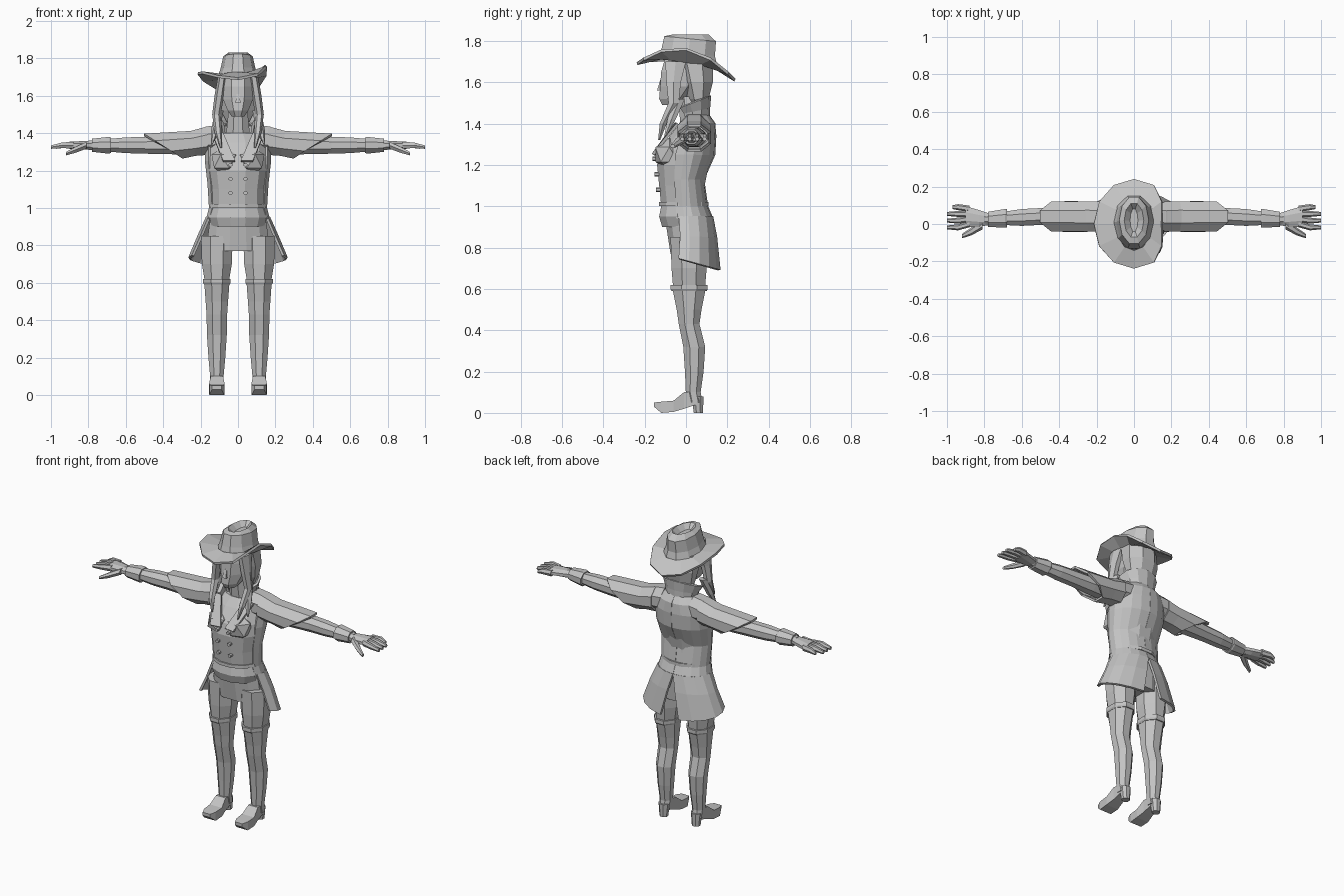
import bpy, bmesh
from math import sin, cos, pi, radians
from mathutils import Matrix, Vector

if "Cube" in bpy.data.objects:
    bpy.data.objects.remove(bpy.data.objects["Cube"])

grey = bpy.data.materials.new("plain grey")
grey.use_nodes = True
grey.diffuse_color = (.55, .55, .55, 1)
grey.node_tree.nodes["Principled BSDF"].inputs["Base Color"].default_value = grey.diffuse_color

# Landmarks shared by several parts
BELT, BUST, SHOULDER, ARM, LEG = 1, 1.25, 1.4, 1.335, .113
CLOTH = .014


def finish(name, bm, mirror=False, thick=0):
    """Turn a bmesh into a flat shaded object, optionally thickened and mirrored."""
    bmesh.ops.recalc_face_normals(bm, faces=bm.faces)
    mesh = bpy.data.meshes.new(name)
    bm.to_mesh(mesh)
    bm.free()
    mesh.materials.append(grey)
    obj = bpy.data.objects.new(name, mesh)
    bpy.context.collection.objects.link(obj)
    if thick:
        solidify = obj.modifiers.new("thickness", "SOLIDIFY")
        solidify.thickness = thick
        solidify.offset = 0
    if mirror:
        obj.modifiers.new("other side", "MIRROR").use_mirror_merge = False


def skin(name, rows, closed=True, caps=True, **options):
    """Join rows of points with quads."""
    bm = bmesh.new()
    rows = [[bm.verts.new(point) for point in row] for row in rows]
    count = len(rows[0])
    for low, high in zip(rows, rows[1:]):
        for i in range(count if closed else count - 1):
            j = (i + 1) % count
            bm.faces.new((low[i], low[j], high[j], high[i]))
    if closed and caps:
        bm.faces.new(rows[0])
        bm.faces.new(rows[-1])
    finish(name, bm, **options)


def ring(at, wide, deep, x=0, y=0, z=0, tilt=0):
    """Cross-section at a position along the loft axis, with its two radii."""
    return at, wide, deep, Vector((x, y, z)), tilt


def leg(at, wide, deep, y=.015):
    return ring(at, wide, deep, x=LEG, y=y)


def arm(at, wide, deep, y=.04, z=ARM, tilt=0):
    return ring(at, wide, deep, y=y, z=z, tilt=tilt)


def loft(name, *rings, sides=8, axis="z", arc=None, **options):
    """Skin the rings along an axis. An arc (start, end at first ring, end at
    last ring), counted from the front, leaves the loft open."""
    rows = []
    for k, (at, wide, deep, centre, tilt) in enumerate(rings):
        if arc:
            start, first, last = map(radians, arc)
            end = first + (last - first) * k / (len(rings) - 1)
            angles = [start + (end - start) * i / sides for i in range(sides + 1)]
            grow = 1
        else:
            angles = [(i + .5) * 2 * pi / sides for i in range(sides)]
            grow = 1 / cos(pi / sides)
        row = []
        for a in angles:
            u, v = wide * grow * sin(a), -deep * grow * cos(a)
            along = at + tilt * v
            offset = {"x": (along, u, v), "y": (u, along, v), "z": (u, v, along)}[axis]
            row.append(centre + Vector(offset))
        rows.append(row)
    skin(name, rows, closed=not arc, **options)


# Hat: crown with a pinched top, and a brim pinned up on one side
loft("hat_crown",
     ring(1.7, wide=.105, deep=.14, y=.01, tilt=-.1),
     ring(1.74, wide=.09, deep=.13, y=.01, tilt=-.1),
     ring(1.81, wide=.075, deep=.125, y=.02, tilt=-.1),
     ring(1.83, wide=.05, deep=.09, y=.02),
     ring(1.8, wide=.02, deep=.06, y=.02), sides=10)
inner, edge = [], []
for i in range(12):
    a = i * pi / 6
    side, front = sin(a), -cos(a)
    lift = .11 if side > 0 else .07
    inner.append((side * .1, front * .14, 1.7 - front * .02))
    edge.append((min(side * .215, .15), front * .237, 1.65 - front * .04 + lift * side ** 2))
skin("hat_brim", [inner, edge], caps=False, thick=CLOTH)

# Head, neck and hair
loft("head",
     ring(1.49, wide=.035, deep=.04, y=-.075),
     ring(1.52, wide=.055, deep=.07, y=-.06),
     ring(1.58, wide=.08, deep=.095, y=-.03),
     ring(1.65, wide=.085, deep=.105, y=-.015),
     ring(1.72, wide=.08, deep=.1))
loft("nose", ring(1.56, wide=.014, deep=.012, y=-.128), ring(1.61, wide=.007, deep=.005, y=-.12), sides=4)
loft("neck", ring(1.38, wide=.065, deep=.055, y=.03), ring(1.53, wide=.05, deep=.05, y=.01))
loft("back_hair",
     ring(1.46, wide=.06, deep=.03, y=.07),
     ring(1.52, wide=.09, deep=.05, y=.06),
     ring(1.6, wide=.105, deep=.075, y=.055),
     ring(1.7, wide=.1, deep=.09, y=.04))
loft("side_hair",
     ring(1.7, wide=.02, deep=.05, x=.085, y=-.05),
     ring(1.6, wide=.022, deep=.035, x=.1, y=-.06),
     ring(1.5, wide=.02, deep=.025, x=.115, y=-.06),
     ring(1.4, wide=.017, deep=.017, x=.105, y=-.11),
     ring(1.32, wide=.004, deep=.005, x=.09, y=-.13), sides=6, mirror=True)
loft("hair_lock",
     ring(1.52, wide=.02, deep=.025, x=.1, y=-.03),
     ring(1.42, wide=.02, deep=.02, x=.12, y=-.07),
     ring(1.34, wide=.004, deep=.005, x=.14, y=-.1), sides=6, mirror=True)

# Torso: fitted waistcoat flaring over the hips, with bust, belt and skirt
loft("waistcoat",
     ring(.9, wide=.14, deep=.115),
     ring(.95, wide=.155, deep=.12, y=-.01),
     ring(BELT, wide=.14, deep=.11, y=-.01),
     ring(1.1, wide=.14, deep=.11, y=-.02),
     ring(1.2, wide=.155, deep=.125, y=-.015),
     ring(1.27, wide=.155, deep=.125),
     ring(1.35, wide=.15, deep=.1, y=.03),
     ring(SHOULDER, wide=.1, deep=.07, y=.04), sides=12)
bm = bmesh.new()
bmesh.ops.create_icosphere(bm, subdivisions=1, radius=.08, matrix=Matrix.Translation((.07, -.08, BUST)))
finish("bust", bm, mirror=True)
loft("belt", ring(BELT, wide=.148, deep=.12, y=-.01), ring(BELT + .02, wide=.145, deep=.12, y=-.01), sides=12)
loft("skirt",
     ring(.77, wide=.17, deep=.09, y=.015),
     ring(.9, wide=.155, deep=.105, y=.01),
     ring(BELT, wide=.14, deep=.1), sides=12)
bm = bmesh.new()
for row in range(3):
    spot = Matrix.Translation((.04, -.13 - row * .008, 1.08 + row * .075))
    bmesh.ops.create_cone(bm, cap_ends=True, segments=6, radius1=.011, radius2=.011, depth=.03,
                          matrix=spot @ Matrix.Rotation(pi / 2, 4, "X"))
finish("buttons", bm, mirror=True)

# Coat: open body, lapels, tails split at the back, and a standing collar
loft("coat_body",
     ring(.94, wide=.165, deep=.115, y=.01),
     ring(BELT, wide=.15, deep=.1),
     ring(1.13, wide=.158, deep=.092, y=-.01),
     ring(BUST, wide=.172, deep=.125, y=.01),
     ring(1.34, wide=.172, deep=.11, y=.03),
     ring(SHOULDER, wide=.14, deep=.095, y=.04),
     ring(1.45, wide=.08, deep=.055, y=.045), sides=6, arc=(62, 180, 180), mirror=True, thick=CLOTH)
loft("coat_tail",
     ring(.95, wide=.165, deep=.115, y=.01),
     ring(.85, wide=.21, deep=.125, y=.02),
     ring(.73, wide=.26, deep=.145, y=.02, tilt=-.28),
     sides=5, arc=(68, 180, 166), mirror=True, thick=CLOTH)
skin("lapel", [[(.08, -.05, SHOULDER), (.015, -.15, BUST)], [(.14, -.04, SHOULDER), (.08, -.16, BUST)]],
     closed=False, mirror=True, thick=CLOTH)
loft("collar",
     ring(SHOULDER, wide=.09, deep=.065, y=.045),
     ring(1.46, wide=.1, deep=.075, y=.035, tilt=.2),
     ring(1.5, wide=.12, deep=.09, y=.025, tilt=.4), arc=(55, 305, 305), thick=CLOTH)

# Arms: shoulder, bell sleeve with a slanted hem, forearm and cuff
along_arm = dict(axis="x", mirror=True)
loft("shoulder",
     arm(.1, wide=.075, deep=.075, z=1.37),
     arm(.17, wide=.075, deep=.07, z=1.365),
     arm(.25, wide=.065, deep=.06, z=1.345), **along_arm)
loft("sleeve",
     arm(.16, wide=.075, deep=.07, z=1.36),
     arm(.24, wide=.075, deep=.06, z=1.345, tilt=.2),
     arm(.4, wide=.075, deep=.06, z=1.33, tilt=1.7), caps=False, thick=CLOTH, **along_arm)
loft("forearm",
     arm(.2, wide=.055, deep=.05),
     arm(.36, wide=.055, deep=.048),
     arm(.5, wide=.045, deep=.045),
     arm(.6, wide=.045, deep=.042, y=.035),
     arm(.7, wide=.035, deep=.033, y=.03),
     arm(.8, wide=.03, deep=.025, y=.025), **along_arm)
loft("cuff",
     arm(.68, wide=.05, deep=.04, y=.03),
     arm(.69, wide=.05, deep=.045, y=.03),
     arm(.78, wide=.04, deep=.035, y=.025), **along_arm)

# Hands: palm, four fingers and thumb
loft("palm",
     arm(.77, wide=.03, deep=.022, y=.025),
     arm(.83, wide=.045, deep=.022, y=.03),
     arm(.9, wide=.055, deep=.02), **along_arm)
for i, finger in enumerate(("index", "middle", "ring", "little")):
    y = i * .027
    spread = y + (i - 2) * .009
    tip = .97 if finger == "little" else 1
    loft(finger + "_finger",
         arm(.88, wide=.015, deep=.018, y=y),
         arm(.94, wide=.014, deep=.015, y=spread),
         arm(tip, wide=.009, deep=.009, y=spread, z=ARM - .01), sides=6, **along_arm)
loft("thumb",
     arm(.81, wide=.025, deep=.018, y=0),
     arm(.87, wide=.018, deep=.016, y=-.04, z=1.31),
     arm(.92, wide=.01, deep=.009, y=-.065, z=1.29), sides=6, **along_arm)

# Legs: thigh, tall boot with a folded top, shoe and heel
loft("thigh",
     leg(.58, wide=.06, deep=.075),
     leg(.7, wide=.08, deep=.085),
     leg(.85, wide=.085, deep=.09), mirror=True)
loft("boot",
     leg(.05, wide=.035, deep=.035, y=.045),
     leg(.1, wide=.036, deep=.036, y=.035),
     leg(.2, wide=.045, deep=.045, y=.04),
     leg(.32, wide=.053, deep=.053, y=.04),
     leg(.43, wide=.055, deep=.05),
     leg(.5, wide=.06, deep=.06),
     leg(.61, wide=.068, deep=.082), mirror=True)
loft("boot_top", leg(.59, wide=.068, deep=.085), leg(.6, wide=.073, deep=.09),
     leg(.62, wide=.073, deep=.09), mirror=True)
loft("shoe",
     ring(-.155, wide=.025, deep=.01, x=LEG, z=.04),
     ring(-.12, wide=.04, deep=.027, x=LEG, z=.027),
     ring(-.06, wide=.042, deep=.027, x=LEG, z=.032),
     ring(-.01, wide=.033, deep=.04, x=LEG, z=.06),
     ring(.05, wide=.03, deep=.03, x=LEG, z=.07), sides=4, axis="y", mirror=True)
loft("heel", leg(0, wide=.024, deep=.022, y=.06), leg(.08, wide=.032, deep=.03, y=.055), mirror=True)
